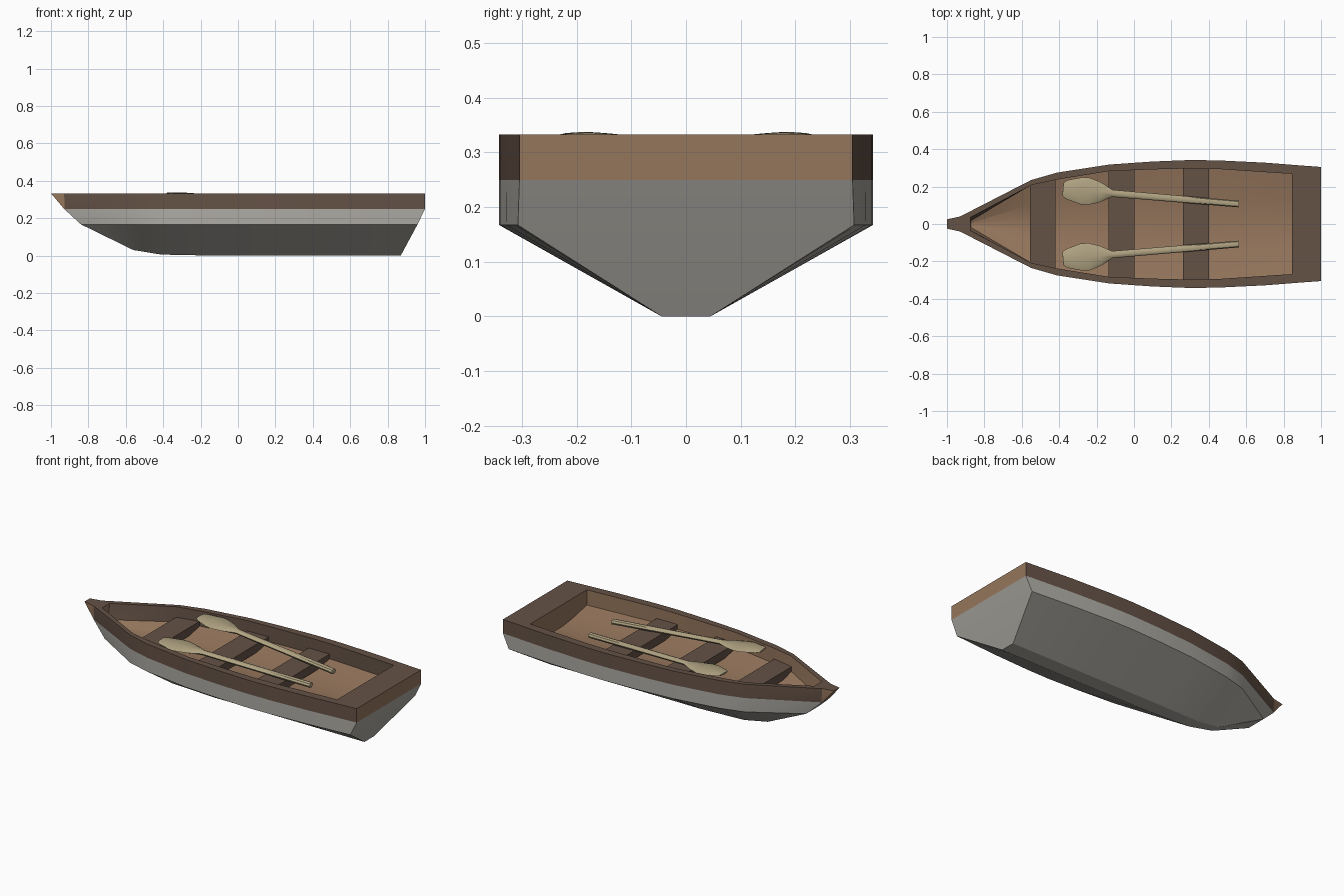
import bpy, bmesh, math
from mathutils import Vector

cube = bpy.data.objects.get("Cube")
if cube:
    bpy.data.objects.remove(cube, do_unlink=True)


def material(name, color):
    m = bpy.data.materials.new(name)
    m.use_nodes = True
    m.diffuse_color = (*color, 1)
    m.node_tree.nodes["Principled BSDF"].inputs["Base Color"].default_value = (*color, 1)
    return m


DARK = material("dark brown wood", (0.13, 0.085, 0.062))
LIGHT = material("light brown wood", (0.30, 0.18, 0.107))
GREY = material("grey hull paint", (0.42, 0.405, 0.37))
PALE = material("pale oar wood", (0.44, 0.37, 0.225))


def interp(table, x):
    """Piecewise linear lookup in a list of (x, value)."""
    if x <= table[0][0]:
        return table[0][1]
    for (a, u), (b, v) in zip(table, table[1:]):
        if x <= b:
            return u + (v - u) * (x - a) / (b - a)
    return table[-1][1]


def finish(name, bm, mats, angle=30):
    bmesh.ops.recalc_face_normals(bm, faces=bm.faces)
    me = bpy.data.meshes.new(name)
    bm.to_mesh(me)
    bm.free()
    for m in mats:
        me.materials.append(m)
    ob = bpy.data.objects.new(name, me)
    bpy.context.collection.objects.link(ob)
    bpy.ops.object.select_all(action="DESELECT")
    ob.select_set(True)
    bpy.context.view_layer.objects.active = ob
    bpy.ops.object.shade_smooth_by_angle(angle=math.radians(angle))


def loft(bm, rings, seg_mats):
    """Bridge closed rings of points; each segment has its material index."""
    vs = [[bm.verts.new(p) for p in r] for r in rings]
    n = len(rings[0])
    for a, b in zip(vs, vs[1:]):
        for i in range(n):
            j = (i + 1) % n
            bm.faces.new((a[i], a[j], b[j], b[i])).material_index = seg_mats[i]
    return vs


def mirror(pts):
    return [(x, -y, z) for x, y, z in pts]


# Plan outlines of the hull levels and of the cockpit opening
OUTER = [(-1, .025), (-.93, .04), (-.55, .235), (-.41, .275), (-.13, .318),
         (.1, .334), (.3, .342), (.45, .34), (.7, .328), (.93, .31), (1, .305)]
STRIPE_LINE = [(-.93, .038)] + OUTER[2:]
CHINE_LINE = [(-.84, .062)] + OUTER[2:]
INNER = [(-.875, .035), (-.55, .208), (-.41, .238), (-.13, .283),
         (.1, .292), (.3, .297), (.45, .294), (.84, .268)]
KEEL_Z = [(-.56, .03), (-.42, .006), (-.3, 0)]
KEEL_W = [(-.56, .025), (-.3, .045)]
WALL_FLARE = [(-.875, .5), (-.55, 1)]
TOP, STRIPE, CHINE, LEDGE, FLOOR = .333, .25, .167, .242, .202


def level_x(i, lo, hi):
    """Station position on a level that runs only from lo to hi."""
    x = OUTER[i][0]
    if x > .45:
        return .45 + (x - .45) * (hi - .45) / .55
    return max(x, lo + .004 * i)


# Hull: one closed section per station, outer skin then inner skin
rings = []
for i in range(len(OUTER)):
    half = []
    for line, z, lo, hi in ((OUTER, TOP, -1, 1), (STRIPE_LINE, STRIPE, -.93, 1),
                            (CHINE_LINE, CHINE, -.84, .96)):
        lx = level_x(i, lo, hi)
        half.append((lx, interp(line, lx), z))
    kx = level_x(i, -.56, .87)
    half.append((kx, interp(KEEL_W, kx), interp(KEEL_Z, kx)))
    ix = level_x(i, -.875, .845)
    w = interp(INNER, ix)
    low = w * interp(WALL_FLARE, ix)
    inner = [(ix, w, TOP), (ix, low, LEDGE), (ix, low * .5, FLOOR + .012), (ix, low * .15, FLOOR)]
    rings.append(half + mirror(half[::-1]) + mirror(inner) + inner[::-1])

bm = bmesh.new()
D, L, G = 0, 1, 2
vs = loft(bm, rings, [D, G, G, G, G, G, D, D] + [L] * 7 + [D])
for f in bm.faces:
    c = f.calc_center_median()
    # upright inner wall on the +y side is dark like the rim
    if f.material_index == L and c.y > 0 and c.z > (TOP + LEDGE) / 2 - .005:
        f.material_index = D
    # cheeks of the stem are light
    elif f.material_index == D and c.x < -.935 and c.z < TOP - .01:
        f.material_index = L
for r in (vs[0], vs[-1]):
    for idx, mat in (((0, 1, 6, 7), L), ((1, 2, 5, 6), G), ((2, 3, 4, 5), G),
                     ((0, 7, 8, 15), D), (tuple(range(8, 16)), L)):
        bm.faces.new([r[i] for i in idx]).material_index = mat
finish("hull", bm, [DARK, LIGHT, GREY], 20)

# Benches across the cockpit
for name, x0, x1 in (("bow_bench", -.555, -.42), ("middle_bench", -.135, .002),
                     ("stern_bench", .262, .4)):
    bm = bmesh.new()
    ends = []
    for x in (x0, x1):
        w = interp(INNER, x) + .004
        ends.append([(x, w, .27), (x, w, .22), (x, -w, .22), (x, -w, .27)])
    for ring in loft(bm, ends, [0] * 4):
        bm.faces.new(ring)
    finish(name, bm, [DARK])

# Oars: leaf-shaped blade (distance, half width, half thickness), then round pole
BLADE = [(0, .034, .005), (.02, .05, .008), (.1, .073, .011), (.14, .073, .01),
         (.2, .054, .011), (.265, .019, .013)]


def oar(name, s):
    tip = Vector((-.38, .186 * s, .331))
    end = Vector((.56, .107 * s, .281))
    along = (end - tip).normalized()
    across = Vector((0, 0, 1)).cross(along).normalized()
    up = along.cross(across)

    def section(d, w, t):
        return [tip + along * d + across * (w * math.cos(a)) + up * (t * math.sin(a))
                for a in (math.tau * i / 8 for i in range(8))]

    bm = bmesh.new()
    rings = [section(*b) for b in BLADE] + [section((end - tip).length, .018, .016)]
    vs = loft(bm, rings, [0] * 8)
    bm.faces.new(vs[0])
    bm.faces.new(vs[-1])
    finish(name, bm, [PALE], 40)


oar("back_oar", 1)
oar("front_oar", -1)
